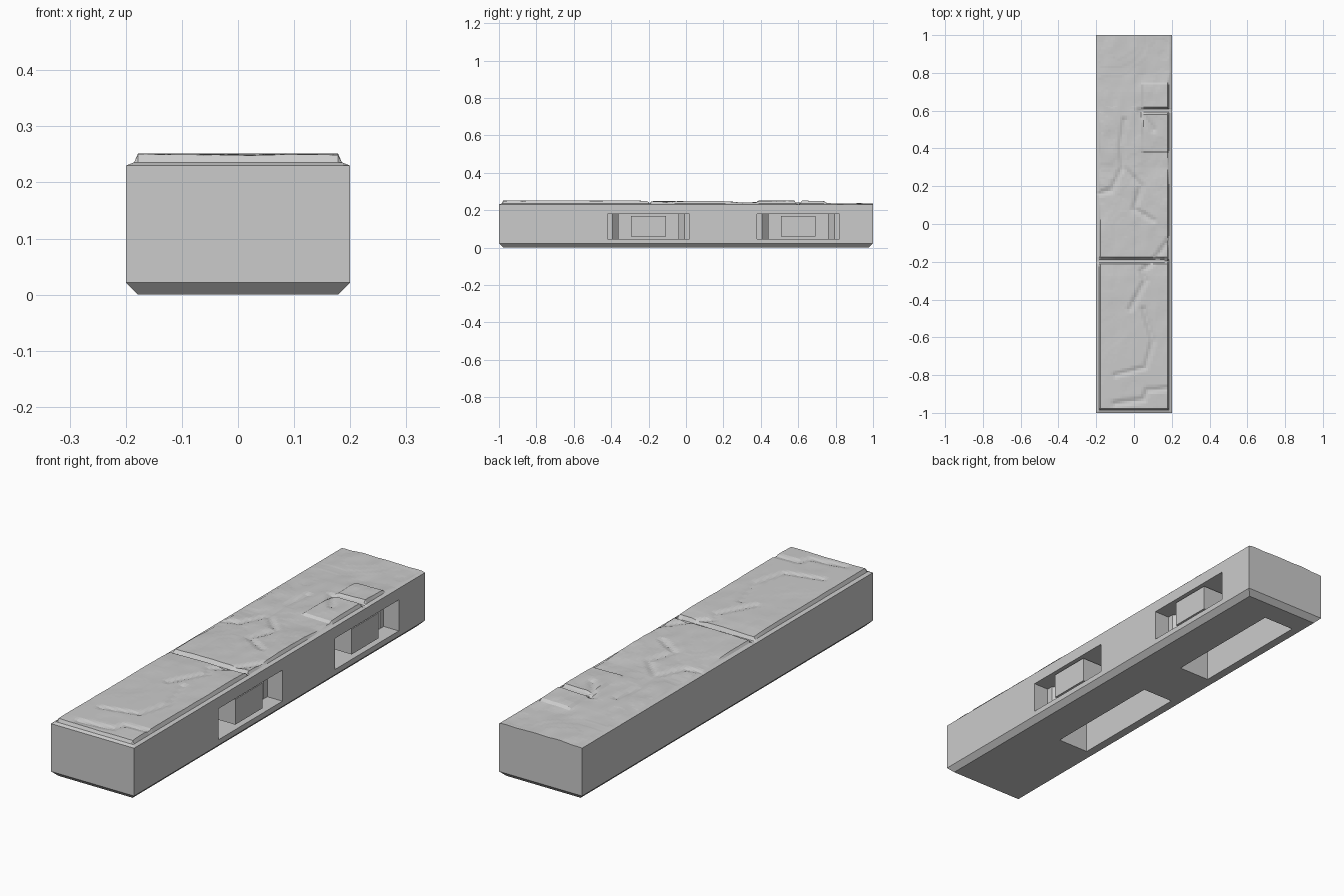
import bpy, bmesh, math
from mathutils import Vector, noise

if "Cube" in bpy.data.objects:
    bpy.data.objects.remove(bpy.data.objects["Cube"])

stone = bpy.data.materials.new("grey stone")
stone.diffuse_color = (0.6, 0.6, 0.6, 1)
stone.use_nodes = True
stone.node_tree.nodes["Principled BSDF"].inputs["Base Color"].default_value = stone.diffuse_color


def make_object(name, bm):
    bmesh.ops.recalc_face_normals(bm, faces=bm.faces)
    me = bpy.data.meshes.new(name)
    bm.to_mesh(me)
    bm.free()
    me.materials.append(stone)
    ob = bpy.data.objects.new(name, me)
    bpy.context.collection.objects.link(ob)
    return ob


def prism(name, outline, z0, z1):
    bm = bmesh.new()
    lo = [bm.verts.new((x, y, z0)) for x, y in outline]
    hi = [bm.verts.new((x, y, z1)) for x, y in outline]
    bm.faces.new(lo)
    bm.faces.new(hi)
    for i in range(len(lo)):
        j = (i + 1) % len(lo)
        bm.faces.new((lo[i], lo[j], hi[j], hi[i]))
    return make_object(name, bm)


def interp(v, points):
    for (a, p), (b, q) in zip(points, points[1:]):
        if v <= b:
            return p + (q - p) * max(0, (v - a) / (b - a))
    return points[-1][1]


# Worn top surface: slab height, cracks, grooves and stepped rim
BASE = [(-1, .249), (-.9, .252), (-.28, .251), (-.2, .247), (.2, .246),
        (.3, .241), (.5, .242), (.7, .240), (.8, .236), (1, .234)]
RIM = [(0, .23), (.015, .236), (.022, .253)]
GROOVE = [(0, .231), (.008, .232), (.02, .253)]
CRACKS = [
    [(.19, -.08), (.1, -.2), (.04, -.25), (.06, -.3), (-.02, -.45)],
    [(.05, -.45), (.1, -.62), (.06, -.76), (-.1, -.8)],
    [(.18, -.87), (.07, -.88), (.05, -.93), (-.1, -.95)],
    [(.03, .6), (.1, .5)],
    [(-.05, .55), (-.07, .42), (-.06, .3), (-.12, .18), (-.19, .16)],
    [(-.06, .3), (.04, .2), (.0, .08), (.1, .02)],
]


def seg_dist(p, a, b):
    a, b = Vector(a), Vector(b)
    t = max(0, min(1, (p - a).dot(b - a) / (b - a).length_squared))
    return (p - a - (b - a) * t).length


def height(x, y):
    n = noise.noise(Vector((x * 6, y * 4, 1.7)))
    fine = noise.noise(Vector((x * 17, y * 12, 4.2)))
    step = math.floor(n * 4 + .5) / 4
    worn = interp(y, [(-1, .4), (-.25, .4), (.1, .8), (1, .8)])
    z = interp(y, BASE) + worn * (.006 * (.4 * n + .6 * step) + .0035 * fine)
    if x > .04 and .38 < y < .75:              # raised corner slab
        z += .008
    z -= .006 * max(0, -x / .2) * interp(y, [(-.1, 0), (.2, 1), (1, .5)])
    p = Vector((x, y))
    d = min(seg_dist(p, a, b) for c in CRACKS for a, b in zip(c, c[1:]))
    z -= .007 * max(0, 1 - d / .022)
    z = max(.231, min(z, .252))
    z = min(z, interp(min(.2 - abs(x), y + 1), RIM))
    z = min(z, interp(abs(y + .195) + max(0, x - .17), GROOVE))
    z = min(z, interp(abs(y - .6) + max(0, .04 - x), GROOVE))
    return z


def axis(half, step, extra):
    n = round(2 * half / step)
    vals = [-half + 2 * half * i / n for i in range(n + 1)] + extra
    return sorted(set(round(v, 4) for v in vals))


xs = axis(.2, .0125, [s * e for s in (-1, 1) for e in (.185, .178)])
ys = axis(1, .0125, [-.985, -.978, -.215, -.203, -.195, -.175, .58, .592, .608, .62])

# Stone bar: worn top, straight walls, chamfered foot
bm = bmesh.new()
g = [[bm.verts.new((x, y, height(x, y))) for y in ys] for x in xs]
for i in range(len(xs) - 1):
    for j in range(len(ys) - 1):
        bm.faces.new((g[i][j], g[i + 1][j], g[i + 1][j + 1], g[i][j + 1]))
corners = [(-1, -1), (1, -1), (1, 1), (-1, 1)]
mid = [bm.verts.new((.2 * a, b, .022)) for a, b in corners]
low = [bm.verts.new((.178 * a, .978 * b, 0)) for a, b in corners]
rims = [[c[0] for c in g], g[-1], [c[-1] for c in g][::-1], g[0][::-1]]
for i, rim in enumerate(rims):
    j = (i + 1) % 4
    bm.faces.new([mid[i], mid[j]] + rim[::-1])
    bm.faces.new((low[i], low[j], mid[j], mid[i]))
bm.faces.new(low[::-1])
bar = make_object("stone_bar", bm)


def cut(target, cutter):
    mod = target.modifiers.new("cut", 'BOOLEAN')
    mod.operation = 'DIFFERENCE'
    mod.solver = 'EXACT'
    mod.object = cutter
    cutter.hide_render = True
    bpy.context.view_layer.objects.active = target
    bpy.ops.object.modifier_apply(modifier=mod.name)
    bpy.data.objects.remove(cutter)


# Two connector pockets in the right side, each with a slot underneath
half = [(.22, .22), (.127, .22), (.127, .193), (.09, .16), (.03, .16)]
for k, c in enumerate((-.2, .6)):
    outline = [(x, c - y) for x, y in half] + [(x, c + y) for x, y in half[::-1]]
    cut(bar, prism("pocket_cutter", outline, .045, .18))
    slot = [(-.14, c - .28), (.01, c - .28), (.01, c + .28), (-.14, c + .28)]
    cut(bar, prism("slot_cutter", slot, -.02, .18))
    # Tongue standing in the middle of the pocket
    tongue = [(.02, c - .093), (.192, c - .093), (.192, c + .093), (.02, c + .093)]
    prism("pocket_tongue_%d" % (k + 1), tongue, .06, .17)
